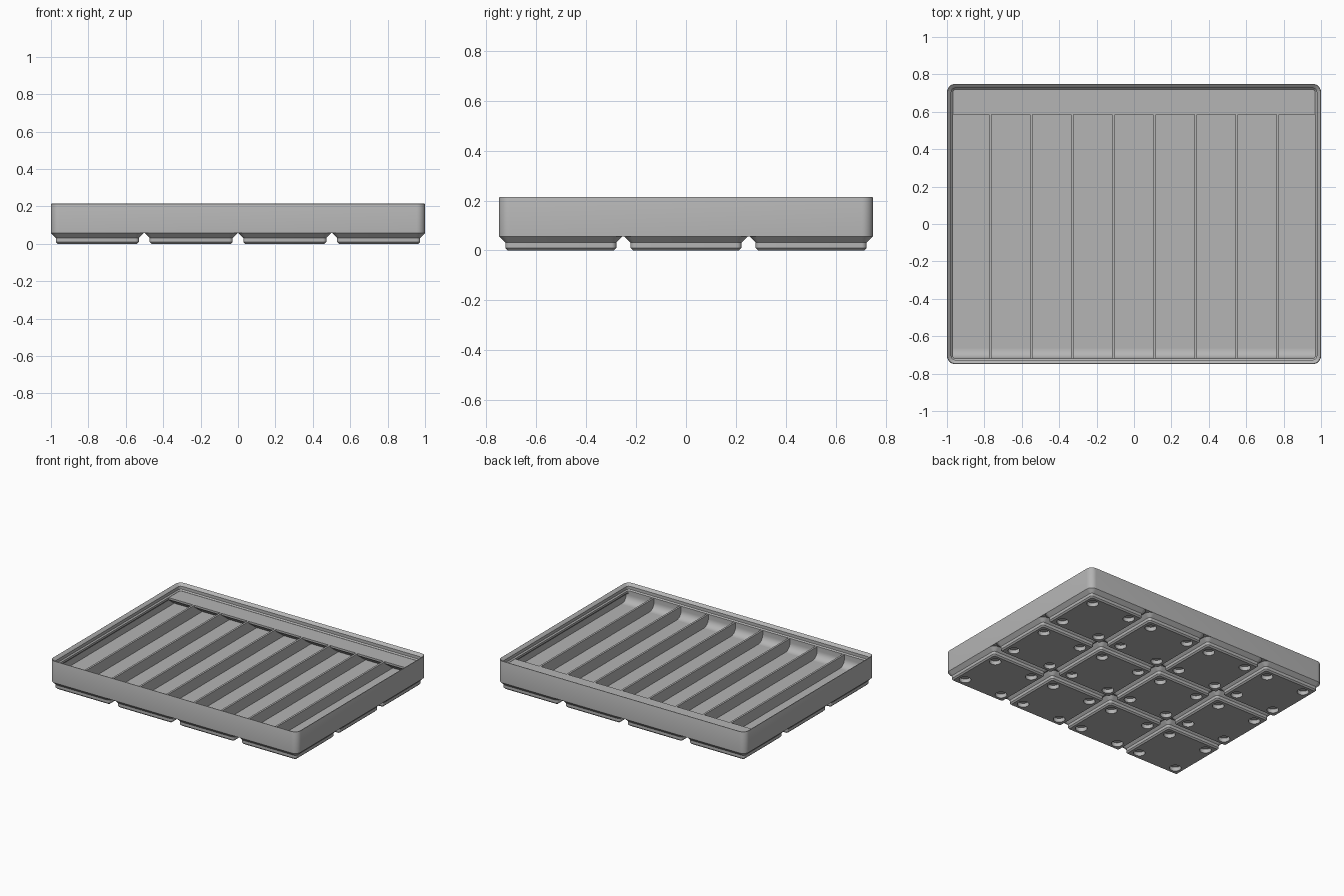
import bpy
import bmesh
from math import sin, cos, pi
from mathutils import Matrix, Vector

if "Cube" in bpy.data.objects:
    bpy.data.objects.remove(bpy.data.objects["Cube"])

U = 2 / 167.5                   # model units per millimetre
PITCH = 42.0                    # foot spacing
HX, HY = 83.75, 62.75           # outer half sizes
FLOOR, RIM = 7.1, 13.9          # compartment floor and divider top
CELLS = 9

grey = bpy.data.materials.new("plain_grey")
grey.use_nodes = True
colour = (0.46, 0.46, 0.46, 1)
grey.diffuse_color = colour
grey.node_tree.nodes["Principled BSDF"].inputs["Base Color"].default_value = colour


def make_object(name, bm):
    bmesh.ops.recalc_face_normals(bm, faces=bm.faces)
    bmesh.ops.scale(bm, vec=(U, U, U), verts=bm.verts)
    mesh = bpy.data.meshes.new(name)
    bm.to_mesh(mesh)
    bm.free()
    mesh.materials.append(grey)
    obj = bpy.data.objects.new(name, mesh)
    bpy.context.collection.objects.link(obj)
    return obj


def activate(obj):
    bpy.ops.object.select_all(action="DESELECT")
    obj.select_set(True)
    bpy.context.view_layer.objects.active = obj


def smooth(obj):
    activate(obj)
    bpy.ops.object.shade_smooth_by_angle(angle=pi / 6)


def ring(bm, hx, hy, r, z, steps=8):
    """Rounded rectangle of vertices."""
    verts = []
    for k, (sx, sy) in enumerate([(1, 1), (-1, 1), (-1, -1), (1, -1)]):
        for i in range(steps + 1):
            a = (k + i / steps) * pi / 2
            verts.append(bm.verts.new((sx * (hx - r) + r * cos(a),
                                       sy * (hy - r) + r * sin(a), z)))
    return verts


def loft(bm, hx, hy, radius, profile):
    """Closed solid swept through (inset, height) pairs."""
    rings = [ring(bm, hx - d, hy - d, radius - d, z) for d, z in profile]
    for a, b in zip(rings, rings[1:]):
        for i in range(len(a)):
            j = (i + 1) % len(a)
            bm.faces.new((a[i], a[j], b[j], b[i]))
    bm.faces.new(rings[0])
    bm.faces.new(rings[-1])


def prism(bm, points, x0, x1):
    """Extrude a (y, z) outline along x."""
    face = bm.faces.new([bm.verts.new((x0, y, z)) for y, z in points])
    moved = bmesh.ops.extrude_face_region(bm, geom=[face])["geom"]
    bmesh.ops.translate(bm, vec=Vector((x1 - x0, 0, 0)),
                        verts=[v for v in moved if isinstance(v, bmesh.types.BMVert)])


# Tray shell: outer wall, stacking lip, undercut inner wall and floor
bm = bmesh.new()
loft(bm, HX, HY, 3.75, [
    (0, 4.75), (0, 17.6), (0.1, 17.87), (0.3, 18), (0.5, 17.9),
    (1.9, 16.5), (1.9, 14.7), (2.6, 14), (2.6, 12.8),
    (0.95, 11.15), (0.95, FLOOR)])
smooth(make_object("tray_shell", bm))

# Label shelf along the back, sloping underneath down to the floor
SHELF = 49.0
bm = bmesh.new()
prism(bm, [(SHELF, RIM), (SHELF, 12.7), (56.7, FLOOR), (56.7, 6.9),
           (61.6, 6.9), (61.6, RIM)], -82.5, 82.5)
make_object("label_shelf", bm)

# Curved scoop along the front
FRONT, R = -HY + 2.6, 4.3
arc = [(FRONT + R - R * cos(a), FLOOR + R - R * sin(a))
       for a in (i * pi / 16 for i in range(9))]
bm = bmesh.new()
prism(bm, [(-61.6, 6.9), (-61.6, RIM), (FRONT, RIM)] + arc + [(FRONT + R, 6.9)],
      -82.5, 82.5)
smooth(make_object("front_scoop", bm))

# Compartment dividers
bm = bmesh.new()
gap = 2 * (HX - 0.95) / CELLS
for i in range(1, CELLS):
    x = (i - CELLS / 2) * gap
    prism(bm, [(FRONT, 6.9), (FRONT, RIM), (SHELF, RIM), (SHELF, 12.7), (56.9, 6.95)],
          x - 0.6, x + 0.6)
make_object("dividers", bm)

# Stepped foot with four magnet holes, repeated in a grid
bm = bmesh.new()
loft(bm, 20.75, 20.75, 3.75, [(2.95, 0), (2.15, 0.8), (2.15, 2.6), (0, 4.75)])
feet = make_object("base_feet", bm)

bm = bmesh.new()
for sx in (-1, 1):
    for sy in (-1, 1):
        bmesh.ops.create_cone(bm, cap_ends=True, segments=32, radius1=3.25, radius2=3.25,
                              depth=4.8, matrix=Matrix.Translation((13 * sx, 13 * sy, 0)))
cutter = make_object("magnet_hole_cutter", bm)
cutter.hide_render = True

holes = feet.modifiers.new("magnet_holes", "BOOLEAN")
holes.operation = "DIFFERENCE"
holes.solver = "EXACT"
holes.object = cutter
for axis, count in enumerate((4, 3)):
    array = feet.modifiers.new("repeat", "ARRAY")
    array.count = count
    array.use_relative_offset = False
    array.use_constant_offset = True
    offset = [0, 0, 0]
    offset[axis] = PITCH * U
    array.constant_offset_displace = offset
activate(feet)
for name in [m.name for m in feet.modifiers]:
    bpy.ops.object.modifier_apply(modifier=name)
bpy.data.objects.remove(cutter)
feet.data.transform(Matrix.Translation((-1.5 * PITCH * U, -PITCH * U, 0)))
smooth(feet)
